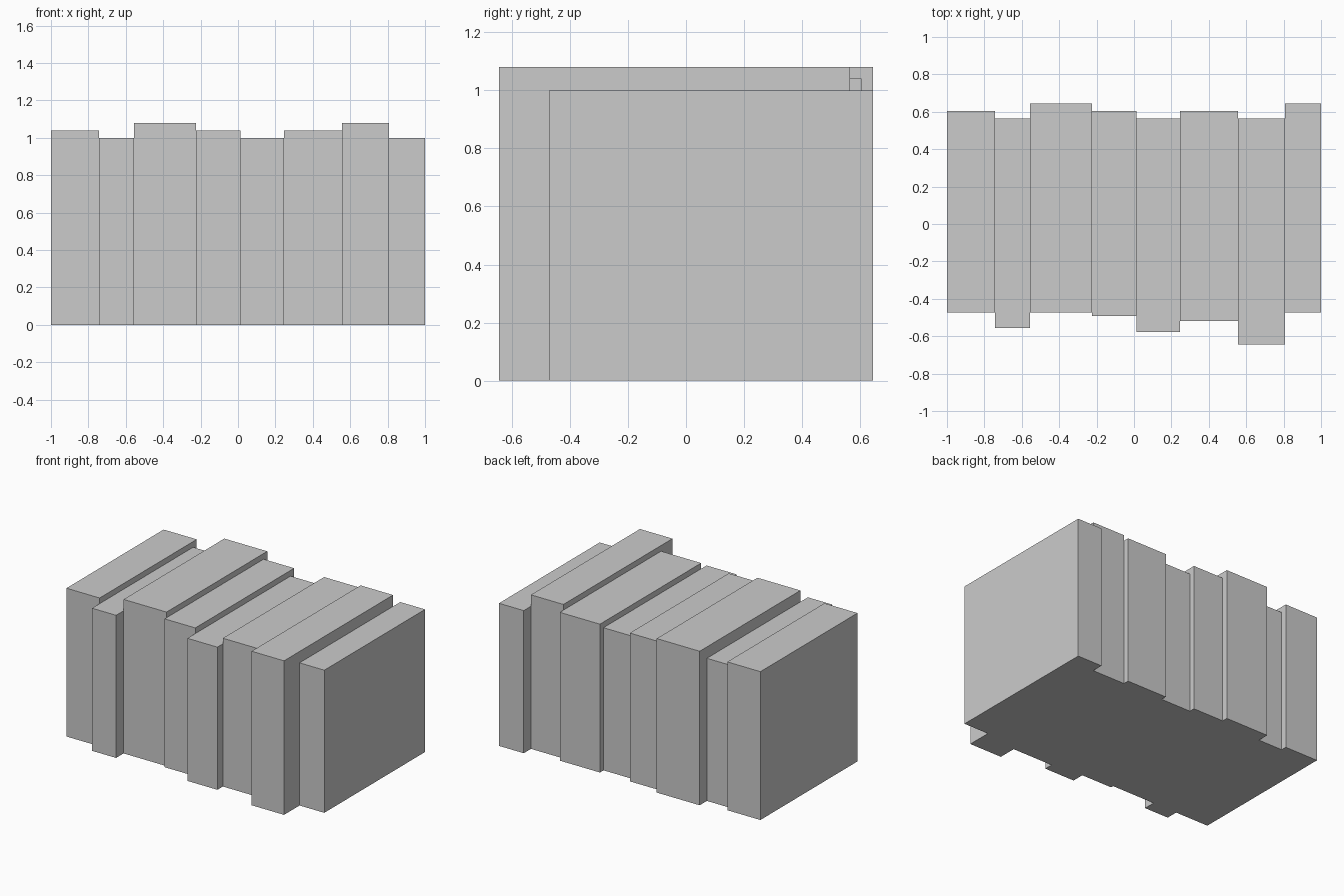
import bpy

if "Cube" in bpy.data.objects:
    bpy.data.objects.remove(bpy.data.objects["Cube"])

# Row of upright slabs: right edge x, front y, back y, height
slabs = [
    (-0.743, -0.472, 0.604, 1.04),
    (-0.557, -0.555, 0.564, 1.00),
    (-0.224, -0.472, 0.644, 1.08),
    (0.013, -0.492, 0.604, 1.04),
    (0.245, -0.578, 0.564, 1.00),
    (0.556, -0.518, 0.604, 1.04),
    (0.808, -0.644, 0.564, 1.08),
    (1.000, -0.472, 0.644, 1.00),
]


def box(name, x0, x1, y0, y1, height):
    bpy.ops.mesh.primitive_cube_add(size=1)
    ob = bpy.context.object
    ob.name = name
    ob.location = ((x0 + x1) / 2, (y0 + y1) / 2, height / 2)
    ob.scale = (x1 - x0, y1 - y0, height)
    bpy.ops.object.transform_apply(location=True, rotation=False, scale=True)


# Slabs sit side by side, each starting where the last one ends
left = -1.0
for i, (right, front, back, height) in enumerate(slabs, 1):
    box(f"slab_{i}", left, right, front, back, height)
    left = right
